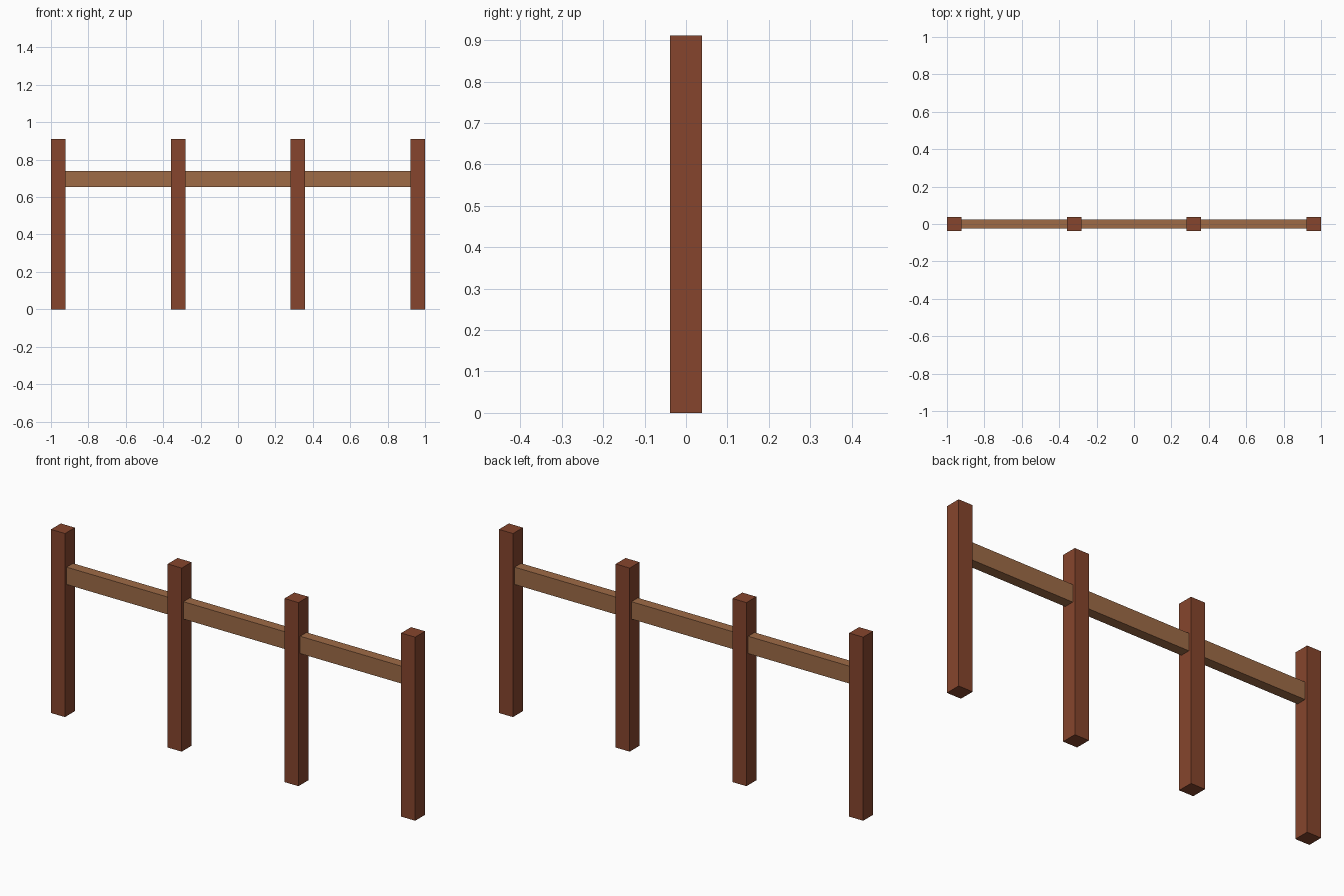
import bpy

if "Cube" in bpy.data.objects:
    bpy.data.objects.remove(bpy.data.objects["Cube"])

POST_W, POST_H = 0.077, 0.911
RAIL_D, RAIL_Z0, RAIL_Z1 = 0.05, 0.653, 0.739
END_X = 1.0 - POST_W / 2


def material(name, rgb):
    m = bpy.data.materials.new(name)
    m.diffuse_color = (*rgb, 1.0)
    m.use_nodes = True
    m.node_tree.nodes["Principled BSDF"].inputs["Base Color"].default_value = m.diffuse_color
    return m


def box(name, center, size, mat):
    bpy.ops.mesh.primitive_cube_add(size=1, location=center)
    ob = bpy.context.object
    ob.name = name
    ob.scale = size
    bpy.ops.object.transform_apply(location=False, rotation=False, scale=True)
    ob.data.materials.append(mat)
    return ob


post_wood = material("dark red brown wood", (0.238, 0.060, 0.026))
rail_wood = material("light brown wood", (0.342, 0.146, 0.062))

# Four evenly spaced square posts
post_xs = [-END_X + i * 2 * END_X / 3 for i in range(4)]
for i, x in enumerate(post_xs):
    box(f"post_{i + 1}", (x, 0, POST_H / 2), (POST_W, POST_W, POST_H), post_wood)

# Rail sections butted between neighbouring posts
for i, (a, b) in enumerate(zip(post_xs, post_xs[1:])):
    box(f"rail_{i + 1}", ((a + b) / 2, 0, (RAIL_Z0 + RAIL_Z1) / 2),
        (b - a - POST_W, RAIL_D, RAIL_Z1 - RAIL_Z0), rail_wood)
